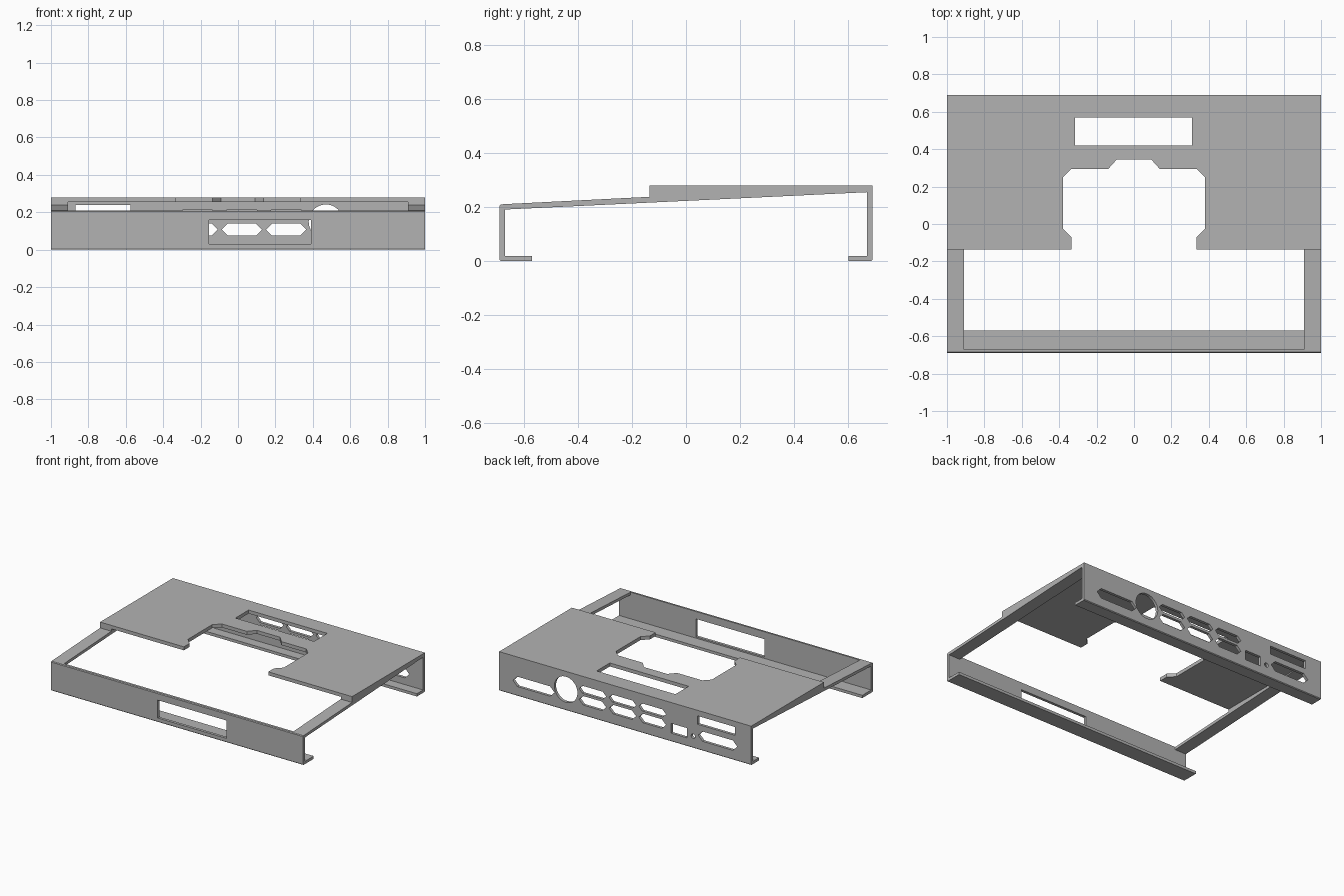
import bpy, bmesh, math
from mathutils import Vector

cube = bpy.data.objects.get("Cube")
if cube:
    bpy.data.objects.remove(cube)

GREY = (0.45, 0.45, 0.45, 1)
grey = bpy.data.materials.new("plain grey")
grey.use_nodes = True
grey.diffuse_color = GREY
grey.node_tree.nodes["Principled BSDF"].inputs["Base Color"].default_value = GREY


def prism(name, outline, offset):
    """Solid made by sweeping a planar outline along an offset."""
    bm = bmesh.new()
    face = bm.faces.new([bm.verts.new(p) for p in outline])
    swept = bmesh.ops.extrude_face_region(bm, geom=[face])["geom"]
    verts = [g for g in swept if isinstance(g, bmesh.types.BMVert)]
    bmesh.ops.translate(bm, verts=verts, vec=Vector(offset))
    bmesh.ops.recalc_face_normals(bm, faces=bm.faces)
    mesh = bpy.data.meshes.new(name)
    bm.to_mesh(mesh)
    bm.free()
    mesh.materials.append(grey)
    obj = bpy.data.objects.new(name, mesh)
    bpy.context.collection.objects.link(obj)
    return obj


def along_x(name, profile, x0, x1):
    return prism(name, [(x0, y, z) for y, z in profile], (x1 - x0, 0, 0))


def cut(obj, outlines, start, depth, axis):
    """Cut 2D outlines through a part along the y or z axis."""
    for pts in outlines:
        if axis == "y":
            cutter = prism("cutter", [(a, start, b) for a, b in pts], (0, depth, 0))
        else:
            cutter = prism("cutter", [(a, b, start) for a, b in pts], (0, 0, depth))
        cutter.hide_render = True
        mod = obj.modifiers.new("opening", "BOOLEAN")
        mod.operation, mod.solver, mod.object = "DIFFERENCE", "EXACT", cutter
        bpy.context.view_layer.objects.active = obj
        bpy.ops.object.modifier_apply(modifier=mod.name)
        bpy.data.objects.remove(cutter)


def rect(x0, x1, z0, z1):
    return [(x0, z0), (x1, z0), (x1, z1), (x0, z1)]


def pointed(x0, x1, z0, z1):
    """Slot with pointed ends."""
    h = (z1 - z0) / 2
    return [(x0, z0 + h), (x0 + h, z0), (x1 - h, z0),
            (x1, z0 + h), (x1 - h, z1), (x0 + h, z1)]


def circle(x, z, r, n):
    return [(x + r * math.cos(2 * math.pi * i / n),
             z + r * math.sin(2 * math.pi * i / n)) for i in range(n)]


# Front panel with inward lip and display window
front = along_x("front_panel", [
    (-0.69, 0.005), (-0.685, 0), (-0.57, 0), (-0.57, 0.02), (-0.67, 0.02),
    (-0.67, 0.211), (-0.685, 0.21), (-0.69, 0.205)], -1, 1)
cut(front, [rect(-0.155, 0.39, 0.03, 0.158)], -0.8, 0.2, "y")

# Rear panel with inward lip and connector openings
rear = along_x("rear_panel", [
    (0.69, 0.005), (0.685, 0), (0.6, 0), (0.6, 0.02), (0.67, 0.02),
    (0.67, 0.255), (0.69, 0.255)], -1, 1)
ports = [pointed(0.56, 0.89, 0.068, 0.139), circle(0.47, 0.15, 0.092, 40)]
for i in range(3):
    x = 0.15 - 0.237 * i
    ports += [pointed(x, x + 0.215, 0.075, 0.14),
              pointed(x, x + 0.215, 0.158, 0.212)]
ports += [rect(-0.49, -0.365, 0.06, 0.13), circle(-0.54, 0.085, 0.016, 20),
          rect(-0.87, -0.575, 0.18, 0.24), pointed(-0.89, -0.58, 0.068, 0.139)]
cut(rear, ports, 0.64, 0.1, "y")

# Sloping side rails joining front and rear
rail = [(-0.67, 0.191), (0.67, 0.255), (-0.135, 0.255), (-0.135, 0.238), (-0.67, 0.211)]
along_x("left_rail", rail, 0.91, 1)
along_x("right_rail", rail, -1, -0.91)

# Raised top plate with stepped notch and long slot
half = [(0.335, -0.135), (0.335, -0.07), (0.38, -0.025), (0.38, 0.25),
        (0.335, 0.295), (0.137, 0.295), (0.092, 0.345)]
notch = half + [(-x, y) for x, y in reversed(half)]
outline = [(-1, -0.135), (-1, 0.69), (1, 0.69), (1, -0.135)] + notch
plate = prism("top_plate", [(x, y, 0.255) for x, y in outline], (0, 0, 0.025))
cut(plate, [rect(-0.315, 0.31, 0.42, 0.57)], 0.2, 0.2, "z")
